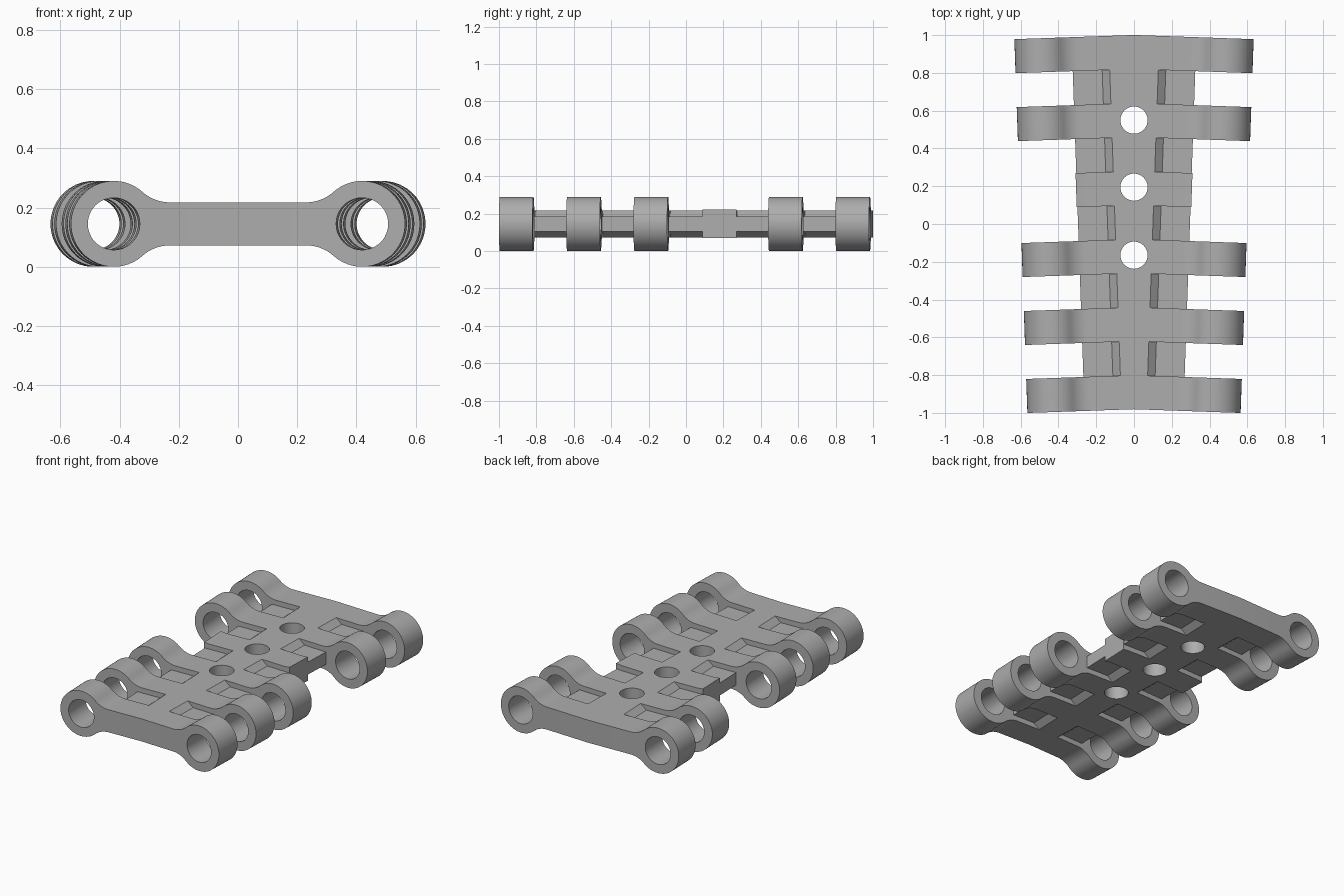
import bpy, bmesh
from math import radians, sin, cos, pi, atan2, sqrt
from mathutils import Matrix, Vector

if "Cube" in bpy.data.objects:
    bpy.data.objects.remove(bpy.data.objects["Cube"])

TILT = radians(2)        # each row of knuckles splays outward
MID_Z = 0.145
RING = 0.145             # knuckle outer radius
BORE = 0.088             # pin hole radius
HALF = 0.0725            # half thickness of the plate
AXIS = 0.454             # pin axis distance in the tilted frame
FILLET_X = AXIS - 0.19
START, STEP = -0.98, 0.18
SPLAY = Matrix.Translation((0, 0, MID_Z)) @ Matrix.Rotation(-TILT, 4, 'Z')


def mirrored_profile(upper):
    """Close an upper outline with its reflection below the mid plane."""
    return upper + [(u, -w) for u, w in reversed(upper) if w > 1e-6]


def knuckle_profile():
    rise = (0.19 ** 2 + HALF ** 2 - RING ** 2) / (2 * (RING - HALF))   # fillet radius
    top = HALF + rise
    contact = atan2(top, -0.19)
    pts = [(-0.1, HALF)]
    sweep = pi / 2 - (pi - contact)
    for i in range(9):
        a = -pi / 2 + sweep * i / 8
        pts.append((FILLET_X + rise * cos(a), top + rise * sin(a)))
    for i in range(1, 25):
        a = contact * (1 - i / 24)
        pts.append((AXIS + RING * cos(a), RING * sin(a)))
    return mirrored_profile(pts)


def add_prism(bm, profile, v0, v1):
    verts = [bm.verts.new((u, v0, w)) for u, w in profile]
    face = bm.faces.new(verts)
    out = bmesh.ops.extrude_face_region(bm, geom=[face])
    moved = [g for g in out["geom"] if isinstance(g, bmesh.types.BMVert)]
    bmesh.ops.translate(bm, verts=moved, vec=(0, v1 - v0, 0))


def make_object(name, bm):
    mesh = bpy.data.meshes.new(name)
    bm.to_mesh(mesh)
    bm.free()
    obj = bpy.data.objects.new(name, mesh)
    bpy.context.scene.collection.objects.link(obj)
    return obj


def make_half(name, slabs):
    """Build tilted slabs, trim them at the centre line and mirror."""
    bm = bmesh.new()
    for profile, v0, v1 in slabs:
        add_prism(bm, profile, v0, v1)
    bmesh.ops.recalc_face_normals(bm, faces=bm.faces)
    bm.transform(SPLAY)
    bmesh.ops.bisect_plane(bm, geom=bm.verts[:] + bm.edges[:] + bm.faces[:],
                           plane_co=(0, 0, 0), plane_no=(1, 0, 0), clear_inner=True)
    obj = make_object(name, bm)
    obj.modifiers.new("mirror", 'MIRROR')
    return obj


# Knuckle bars, with one short block where a knuckle is left out
knuckle = knuckle_profile()
block = mirrored_profile([(-0.1, HALF), (FILLET_X, HALF), (0.30, HALF + 0.004)])
bars = []
for i in range(0, 11, 2):
    v = START + STEP * i
    bars.append((block if i == 6 else knuckle, v, v + STEP))
plate = make_half("hinge_plate", bars)

# Thinner web joining the bars, with a sloped step down from the core
web_shape = mirrored_profile([(-0.1, HALF), (0.10, HALF), (0.14, 0.04), (0.296, 0.04)])
web = make_half("web", [(web_shape, -0.9, 0.9)])

# Cutters for the screw holes and the two pin bores
bm = bmesh.new()
for y in (0.55, 0.195, -0.165):
    bmesh.ops.create_cone(bm, cap_ends=True, segments=48, radius1=0.072, radius2=0.072,
                          depth=1, matrix=Matrix.Translation((0, y, MID_Z)))
for side in (1, -1):
    flip = Matrix.Translation((0, 0, MID_Z)) @ Matrix.Rotation(-TILT * side, 4, 'Z')
    place = flip @ Matrix.Translation((AXIS * side, 0, 0)) @ Matrix.Rotation(pi / 2, 4, 'X')
    bmesh.ops.create_cone(bm, cap_ends=True, segments=48, radius1=BORE, radius2=BORE,
                          depth=3, matrix=place)
holes = make_object("hole_cutters", bm)

for helper, operation in ((web, 'UNION'), (holes, 'DIFFERENCE')):
    helper.hide_render = True
    mod = plate.modifiers.new(operation.lower(), 'BOOLEAN')
    mod.operation = operation
    mod.solver = 'EXACT'
    mod.object = helper

# Bake the modifiers and drop the helpers
bpy.context.view_layer.update()
graph = bpy.context.evaluated_depsgraph_get()
baked = bpy.data.meshes.new_from_object(plate.evaluated_get(graph))
plate.modifiers.clear()
plate.data = baked
for helper in (web, holes):
    bpy.data.objects.remove(helper)

# Grey finish
grey = bpy.data.materials.new("plain_grey")
grey.use_nodes = True
colour = (0.42, 0.42, 0.42, 1)
grey.diffuse_color = colour
grey.node_tree.nodes["Principled BSDF"].inputs["Base Color"].default_value = colour
plate.data.materials.clear()
plate.data.materials.append(grey)

# Smooth curved walls, keep the machined edges crisp
bpy.ops.object.select_all(action='DESELECT')
plate.select_set(True)
bpy.context.view_layer.objects.active = plate
bpy.ops.object.shade_smooth_by_angle(angle=radians(25))
weighted = plate.modifiers.new("weighted_normals", 'WEIGHTED_NORMAL')
weighted.keep_sharp = True
